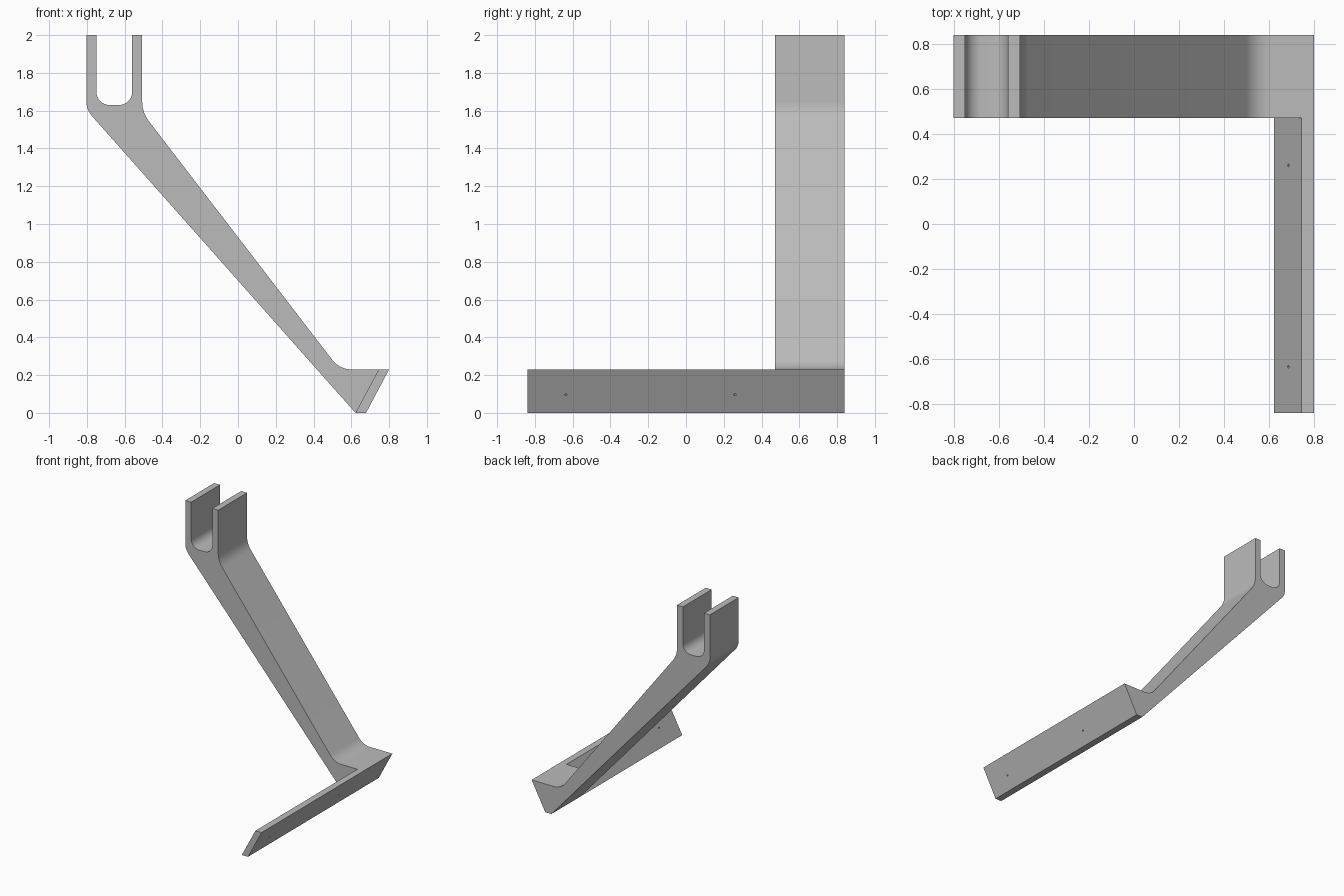
import bpy
import bmesh
import math
from mathutils import Vector

default = bpy.data.objects.get("Cube")
if default:
    bpy.data.objects.remove(default, do_unlink=True)

BACK, ARM_FRONT, PLATE_FRONT = 0.84, 0.47, -0.84

grey = bpy.data.materials.new("plain grey")
grey.use_nodes = True
colour = (0.5, 0.5, 0.5, 1)
grey.diffuse_color = colour
grey.node_tree.nodes["Principled BSDF"].inputs["Base Color"].default_value = colour


def rounded(corners, steps=12):
    """Turn (x, z, radius) corners into an outline with filleted corners."""
    points = []
    for i, (x, z, radius) in enumerate(corners):
        p = Vector((x, z))
        if radius == 0:
            points.append(p)
            continue
        a = (Vector(corners[i - 1][:2]) - p).normalized()
        b = (Vector(corners[(i + 1) % len(corners)][:2]) - p).normalized()
        half = a.angle(b) / 2
        centre = p + (a + b).normalized() * radius / math.sin(half)
        start = p + a * radius / math.tan(half) - centre
        end = p + b * radius / math.tan(half) - centre
        sweep = start.angle(end)
        for s in range(steps + 1):
            t = s / steps
            arc = start * math.sin((1 - t) * sweep) + end * math.sin(t * sweep)
            points.append(centre + arc / math.sin(sweep))
    return points


def extrude_to(bm, faces, y):
    """Extrude faces forward to the plane at y and return the new end faces."""
    result = bmesh.ops.extrude_face_region(bm, geom=faces)["geom"]
    for v in result:
        if isinstance(v, bmesh.types.BMVert):
            v.co.y = y
    return [f for f in result if isinstance(f, bmesh.types.BMFace)]


# Side profile of the arm: forked top, sloping shank, foot against the plate
arm_outline = rounded([
    (0.622, 0, 0), (0.745, 0.23, 0),
    (0.538, 0.23, 0.13), (-0.507, 1.59, 0.17),
    (-0.507, 2, 0), (-0.56, 2, 0),
    (-0.56, 1.63, 0.07), (-0.75, 1.63, 0.07),
    (-0.75, 2, 0), (-0.803, 2, 0),
    (-0.803, 1.605, 0.12),
])

bm = bmesh.new()
arm_verts = [bm.verts.new((p.x, BACK, p.y)) for p in arm_outline]
arm_face = bm.faces.new(arm_verts)
plate_tip = [bm.verts.new((x, BACK, z)) for x, z in ((0.678, 0), (0.8, 0.23))]
plate_face = bm.faces.new([arm_verts[1], arm_verts[0], *plate_tip])
plate_mark = plate_face.calc_center_median().x

# Arm and plate share the rear length; the plate alone runs on to the front
ends = extrude_to(bm, [arm_face, plate_face], ARM_FRONT)
plate_end = min(ends, key=lambda f: abs(f.calc_center_median().x - plate_mark))
extrude_to(bm, [plate_end], PLATE_FRONT)

# Remove the extrusion leftovers inside the solid and merge flat neighbours
inner = [f for f in bm.faces if any(len(e.link_faces) > 2 for e in f.edges)
         and all(len(e.link_faces) > 2 for e in f.edges)]
bmesh.ops.delete(bm, geom=inner, context="FACES")
bmesh.ops.recalc_face_normals(bm, faces=bm.faces[:])
bmesh.ops.dissolve_limit(bm, angle_limit=math.radians(0.1),
                         verts=bm.verts[:], edges=bm.edges[:])
mesh = bpy.data.meshes.new("bracket")
bm.to_mesh(mesh)
bm.free()
mesh.materials.append(grey)
bracket = bpy.data.objects.new("bracket", mesh)
bpy.context.collection.objects.link(bracket)
bpy.context.view_layer.objects.active = bracket
bracket.select_set(True)

# Two small screw holes square through the plate
normal = Vector((0.23, 0, -0.122))
for y in (-0.635, 0.26):
    bpy.ops.mesh.primitive_cylinder_add(
        vertices=16, radius=0.006, depth=0.14, location=(0.707, y, 0.108),
        rotation=normal.to_track_quat("Z", "Y").to_euler())
    cutter = bpy.context.object
    cutter.name = "hole_cutter"
    cutter.hide_render = True
    cutter.data.materials.append(grey)
    cut = bracket.modifiers.new("screw hole", "BOOLEAN")
    cut.operation = "DIFFERENCE"
    cut.solver = "EXACT"
    cut.object = cutter
    bpy.ops.object.select_all(action="DESELECT")
    bracket.select_set(True)
    bpy.context.view_layer.objects.active = bracket
    bpy.ops.object.modifier_apply(modifier=cut.name)
    bpy.data.objects.remove(cutter, do_unlink=True)

bpy.ops.object.shade_smooth_by_angle(angle=math.radians(20))
